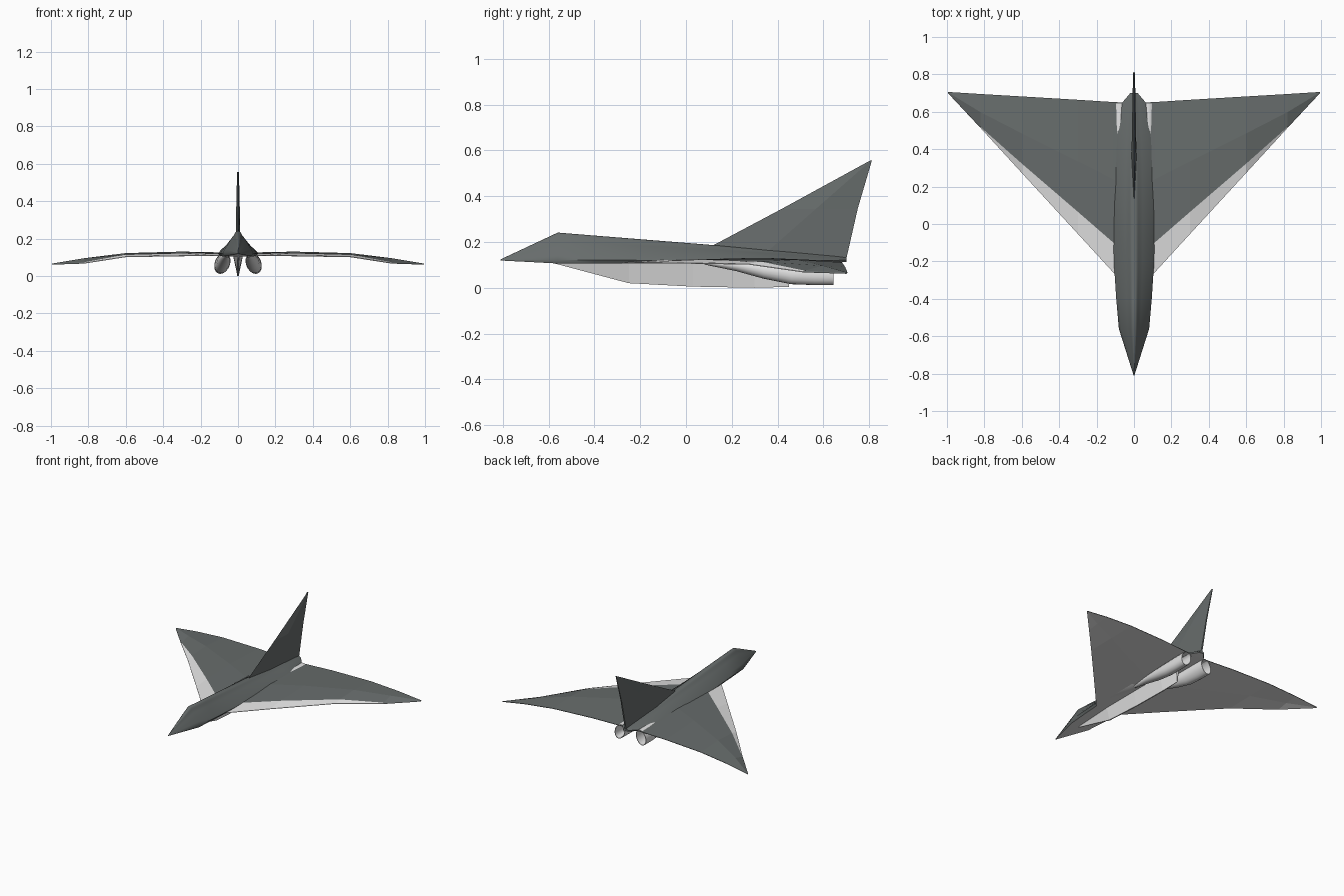
import bpy, bmesh, math

cube = bpy.data.objects.get("Cube")
if cube:
    bpy.data.objects.remove(cube, do_unlink=True)


def material(name, rgb):
    m = bpy.data.materials.new(name)
    m.use_nodes = True
    m.diffuse_color = (*rgb, 1)
    m.node_tree.nodes["Principled BSDF"].inputs["Base Color"].default_value = (*rgb, 1)
    return m


GREY = material("slate grey", (0.135, 0.15, 0.148))
LIGHT = material("light grey", (0.77, 0.77, 0.77))


def loft(name, rings, mats, rule=None, smooth=None, mirror=False):
    """Skin a list of closed rings, cap both ends, colour faces by rule(centre, normal)."""
    bm = bmesh.new()
    loops = [[bm.verts.new(p) for p in ring] for ring in rings]
    n = len(loops[0])
    for a, b in zip(loops, loops[1:]):
        for i in range(n):
            j = (i + 1) % n
            bm.faces.new((a[i], a[j], b[j], b[i]))
    bm.faces.new(loops[0])
    bm.faces.new(loops[-1])
    bmesh.ops.remove_doubles(bm, verts=bm.verts, dist=1e-5)
    bmesh.ops.recalc_face_normals(bm, faces=bm.faces)
    bm.normal_update()
    if rule:
        for f in bm.faces:
            f.material_index = rule(f.calc_center_median(), f.normal)
    me = bpy.data.meshes.new(name)
    bm.to_mesh(me)
    bm.free()
    for m in mats:
        me.materials.append(m)
    ob = bpy.data.objects.new(name, me)
    bpy.context.collection.objects.link(ob)
    if mirror:
        ob.modifiers.new("Mirror", "MIRROR").use_mirror_merge = False
    if smooth:
        bpy.ops.object.select_all(action="DESELECT")
        ob.select_set(True)
        bpy.context.view_layer.objects.active = ob
        bpy.ops.object.shade_smooth_by_angle(angle=math.radians(smooth))
    return ob


# Fuselage: flared section with a narrow steep spine, (y, half width, top, side, bottom)
stations = [(-0.81, 0.002, 0.124, 0.121, 0.119), (-0.56, 0.081, 0.241, 0.122, 0.106),
            (-0.40, 0.095, 0.228, 0.122, 0.106), (-0.20, 0.108, 0.212, 0.12, 0.107),
            (0.10, 0.11, 0.188, 0.12, 0.107), (0.30, 0.104, 0.170, 0.119, 0.108),
            (0.45, 0.092, 0.157, 0.119, 0.108), (0.65, 0.062, 0.138, 0.119, 0.109),
            (0.70, 0.02, 0.133, 0.122, 0.113)]
section = [(0.10, 0.985), (0.18, 0.94), (0.23, 0.85), (0.42, 0.69),
           (0.64, 0.44), (0.86, 0.20), (1, 0)]


def body_ring(y, w, top, side, bot):
    half = [(w * u, side + (top - side) * v) for u, v in section] + [(w * 0.9, bot)]
    return ([(0, y, top)] + [(x, y, z) for x, z in half] + [(0, y, bot)]
            + [(-x, y, z) for x, z in reversed(half)])


loft("fuselage", [body_ring(*s) for s in stations], [GREY, LIGHT],
     lambda c, n: int(n.z < -0.8), smooth=50)

# Belly keel: narrow V section, (y, half width, bottom)
loft("belly_keel",
     [[(-w, y, 0.112), (w, y, 0.112), (w * 0.15, y, b), (-w * 0.15, y, b)]
      for y, w, b in [(-0.57, 0.008, 0.105), (-0.25, 0.026, 0.02), (0.03, 0.027, 0.005),
                      (0.30, 0.025, 0.0), (0.45, 0.012, 0.004)]], [LIGHT])

# Delta wings: (x, leading y, hinge y, trailing y, z of leading, hinge, mid top, trailing, mid bottom)
spans = [(0.05, -0.325, -0.15, 0.649, 0.110, 0.121, 0.125, 0.114, 0.107),
         (0.11, -0.260, -0.10, 0.652, 0.110, 0.121, 0.127, 0.114, 0.107),
         (0.30, -0.053, 0.065, 0.664, 0.109, 0.123, 0.131, 0.117, 0.106),
         (0.60, 0.273, 0.323, 0.682, 0.104, 0.115, 0.123, 0.111, 0.103),
         (0.82, 0.513, 0.518, 0.695, 0.070, 0.075, 0.096, 0.091, 0.080),
         (0.995, 0.700, 0.702, 0.706, 0.064, 0.066, 0.067, 0.066, 0.064)]


def wing_ring(x, le, hinge, te, zl, zh, zt, ze, zb):
    mid = hinge + (te - hinge) * 0.45
    return [(x, le, zl), (x, hinge, zh), (x, mid, zt), (x, te, ze),
            (x, te, ze - 0.003), (x, mid, zb), (x, le, zl - 0.003)]


def wing_colour(c, n):
    # pale underside, and a pale leading edge panel ahead of the hinge line
    hinge = -0.10 + (c.x - 0.11) * 0.866
    return int(n.z < -0.3 or (c.y < hinge and c.x < 0.82))


loft("wings", [wing_ring(*s) for s in spans], [GREY, LIGHT], wing_colour, mirror=True)

# Tail fin: thin swept blade with sharp edges, (z, front y, rear y, half thickness)
loft("tail_fin",
     [[(0, f, z), (t, f + (r - f) * 0.45, z), (t * 0.4, r, z),
       (-t * 0.4, r, z), (-t, f + (r - f) * 0.45, z)]
      for z, f, r, t in [(0.125, 0.005, 0.70, 0.014), (0.345, 0.419, 0.75, 0.010),
                         (0.556, 0.805, 0.812, 0.005)]], [GREY])

# Engine nacelles: tilted ellipses, (y, centre x, centre z, long radius, short radius)
TILT = math.radians(20)


def nacelle_ring(y, cx, cz, a, b, n=20):
    pts = []
    for i in range(n):
        t = 2 * math.pi * i / n
        u, v = b * math.cos(t), a * math.sin(t)
        pts.append((cx + u * math.cos(TILT) - v * math.sin(TILT), y,
                    cz + u * math.sin(TILT) + v * math.cos(TILT)))
    return pts


engine = [(0.08, 0.06, 0.108, 0.006, 0.01), (0.22, 0.068, 0.095, 0.022, 0.026),
          (0.34, 0.076, 0.079, 0.040, 0.036), (0.46, 0.083, 0.068, 0.054, 0.040),
          (0.56, 0.085, 0.067, 0.057, 0.040), (0.645, 0.086, 0.066, 0.056, 0.039),
          (0.645, 0.086, 0.066, 0.052, 0.035), (0.56, 0.085, 0.066, 0.048, 0.032)]
loft("engine_nacelles", [nacelle_ring(*s) for s in engine], [LIGHT], smooth=40, mirror=True)
